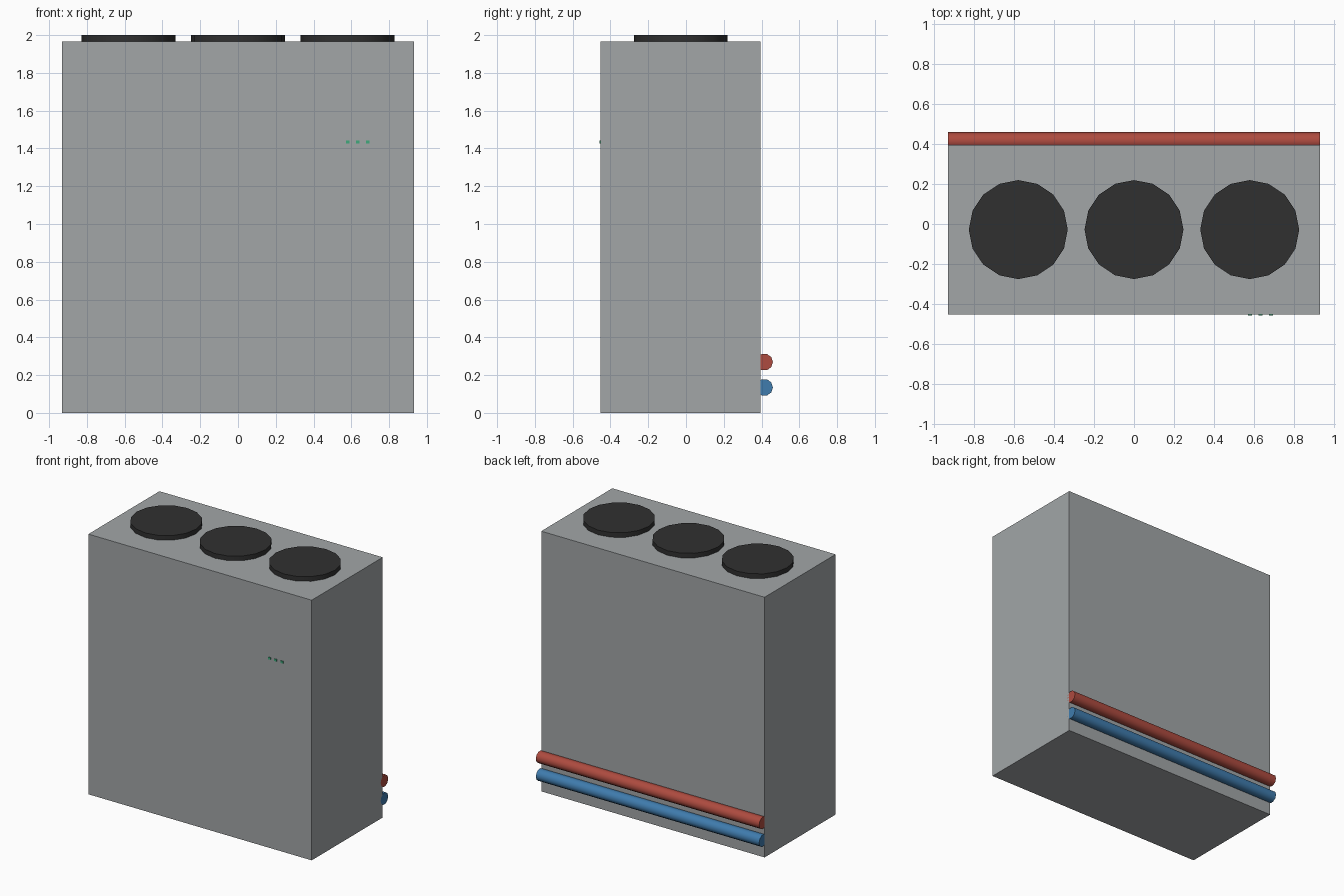
import bpy, math

if "Cube" in bpy.data.objects:
    bpy.data.objects.remove(bpy.data.objects["Cube"])

def material(name, rgb):
    m = bpy.data.materials.new(name)
    m.diffuse_color = (*rgb, 1)
    m.use_nodes = True
    m.node_tree.nodes["Principled BSDF"].inputs["Base Color"].default_value = m.diffuse_color
    return m

def finish(name, mat):
    o = bpy.context.object
    o.name = name
    o.data.materials.append(mat)
    return o

def box(name, lo, hi, mat):
    bpy.ops.mesh.primitive_cube_add(size=1, location=[(a + b) / 2 for a, b in zip(lo, hi)])
    bpy.context.object.scale = [b - a for a, b in zip(lo, hi)]
    bpy.ops.object.transform_apply(location=False, rotation=False, scale=True)
    return finish(name, mat)

def cylinder(name, sides, r, depth, loc, mat, rot=(0, 0, 0)):
    bpy.ops.mesh.primitive_cylinder_add(vertices=sides, radius=r, depth=depth, location=loc, rotation=rot)
    o = finish(name, mat)
    bpy.ops.object.shade_smooth_by_angle(angle=math.radians(50))
    return o

steel = material("steel", (0.36, 0.38, 0.39))
black = material("black", (0.03, 0.03, 0.03))
red = material("red", (0.42, 0.07, 0.05))
blue = material("blue", (0.05, 0.2, 0.42))
green = material("green", (0.05, 0.4, 0.2))

# Cabinet
box("cabinet", (-0.933, -0.453, 0), (0.933, 0.395, 1.965), steel)

# Top fans
for i in (-1, 0, 1):
    cylinder(f"fan_{i + 2}", 16, 0.248, 0.07, (i * 0.58, -0.028, 1.965), black)

# Rear hot and cold pipes
for name, z, mat in (("hot_pipe", 0.269, red), ("cold_pipe", 0.135, blue)):
    cylinder(name, 10, 0.045, 1.866, (0, 0.415, z), mat, (0, math.pi / 2, 0))

# Front indicator lights
for i in range(3):
    x = 0.581 + i * 0.053
    box(f"indicator_{i + 1}", (x - 0.01, -0.459, 1.425), (x + 0.01, -0.445, 1.441), green)
